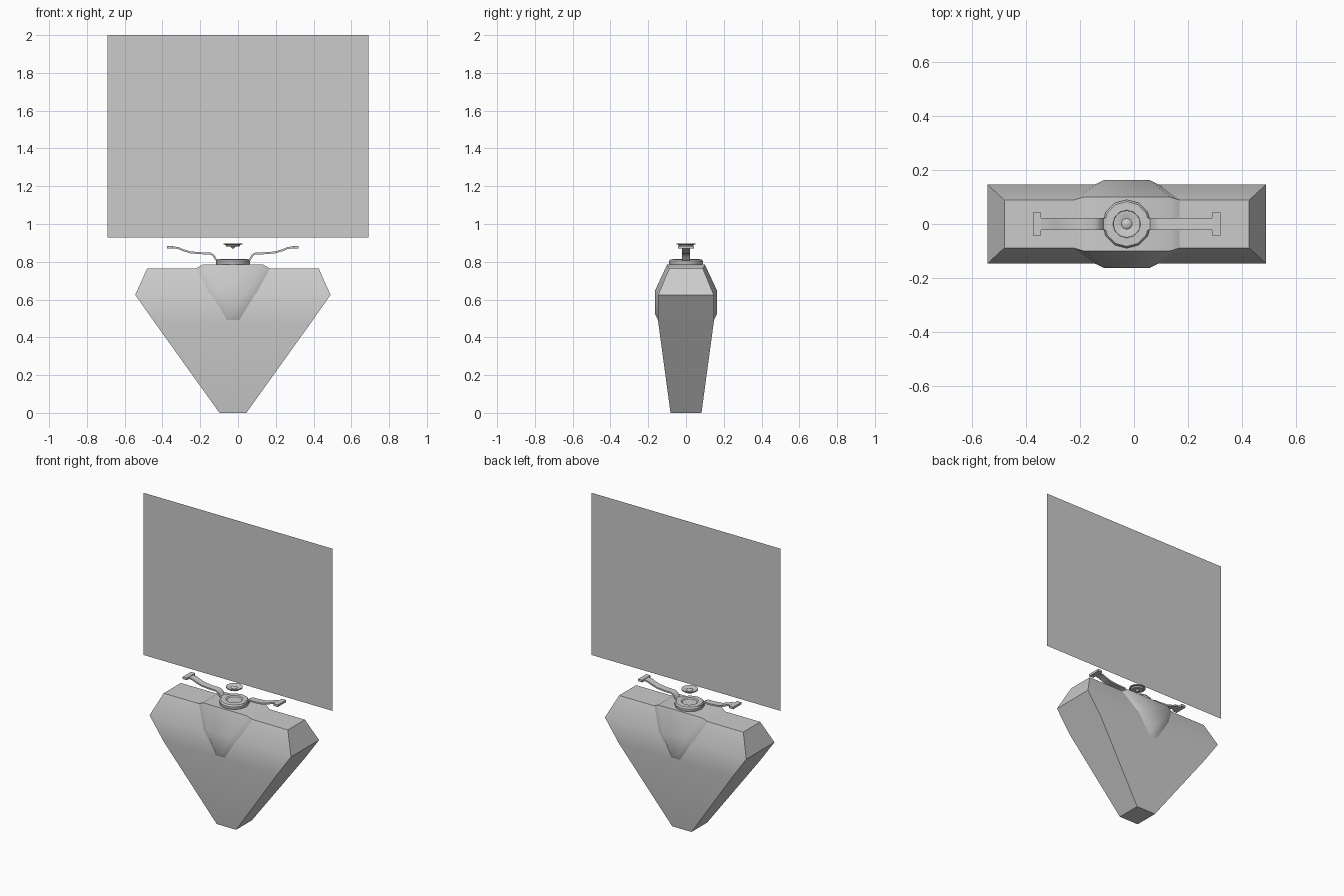
import bpy, bmesh
from math import radians, sin, cos, pi

if "Cube" in bpy.data.objects:
    bpy.data.objects.remove(bpy.data.objects["Cube"])

CX = -0.027  # centre line of the body


def make(name, verts, faces, angle=30):
    me = bpy.data.meshes.new(name)
    me.from_pydata(verts, [], faces)
    bm = bmesh.new()
    bm.from_mesh(me)
    bmesh.ops.remove_doubles(bm, verts=bm.verts, dist=1e-5)
    bmesh.ops.recalc_face_normals(bm, faces=bm.faces)
    bm.to_mesh(me)
    bm.free()
    ob = bpy.data.objects.new(name, me)
    bpy.context.collection.objects.link(ob)
    bpy.ops.object.select_all(action='DESELECT')
    ob.select_set(True)
    bpy.context.view_layer.objects.active = ob
    bpy.ops.object.shade_smooth_by_angle(angle=radians(angle))
    return ob


def loft(name, rings, caps=True):
    """Skin closed rings with equal point counts."""
    n = len(rings[0])
    verts = [p for r in rings for p in r]
    faces = [(i*n + j, i*n + (j+1) % n, (i+1)*n + (j+1) % n, (i+1)*n + j)
             for i in range(len(rings) - 1) for j in range(n)]
    if caps:
        faces += [tuple(range(n)), tuple(range(len(verts) - n, len(verts)))]
    return make(name, verts, faces)


def rect(hx, hy, z):
    return [(CX + sx*hx, sy*hy, z) for sx, sy in ((-1, -1), (1, -1), (1, 1), (-1, 1))]


def lathe(name, profile, sides):
    return loft(name, [[(CX + r*cos(2*pi*k/sides), r*sin(2*pi*k/sides), z)
                        for k in range(sides)] for r, z in profile])


# tapered body, widest at the shoulders
loft("body", [rect(0.071, 0.082, 0), rect(0.415, 0.147, 0.48),
              rect(0.517, 0.147, 0.625), rect(0.454, 0.089, 0.765)])

# raised V-shaped saddle running up the front, over the top and down the back
# each station: outer (half x, y, z), inner (half x, y, z)
half = [((0.034, 0.144, 0.485), (0.026, 0.163, 0.52)),
        ((0.124, 0.144, 0.63), (0.084, 0.163, 0.65)),
        ((0.2, 0.088, 0.762), (0.16, 0.1, 0.785))]
stations = [(o, i, -1) for o, i in half] + [(o, i, 1) for o, i in reversed(half)]
verts, faces = [], []
for o, i, s in stations:
    verts += [(CX + sx*p[0], s*p[1], p[2]) for sx, p in ((-1, o), (-1, i), (1, i), (1, o))]
for a in range(5):
    faces += [(a*4 + b, a*4 + b + 1, a*4 + b + 5, a*4 + b + 4) for b in range(3)]
faces += [(0, 1, 2, 3), (20, 21, 22, 23)]
make("saddle", verts, faces)

# round socket on top and the small floating disc above it
lathe("socket", [(0.085, 0.78), (0.09, 0.79), (0.09, 0.803), (0.083, 0.813),
                 (0.052, 0.814), (0.045, 0.808)], 12)
lathe("floating_disc", [(0.004, 0.87), (0.014, 0.881), (0.036, 0.882), (0.04, 0.89),
                        (0.05, 0.891), (0.05, 0.898), (0.042, 0.898), (0.02, 0.891),
                        (0.015, 0.895), (0.008, 0.898)], 16)

# two bent emitter arms with T-shaped ends
path = [(0.07, 0.807), (0.09, 0.812), (0.104, 0.835), (0.12, 0.844), (0.17, 0.845),
        (0.225, 0.85), (0.265, 0.862), (0.29, 0.873), (0.325, 0.877)]
for side, s in (("left", -1), ("right", 1)):
    rings = []
    for k, (x, z) in enumerate(path):
        x0, z0 = path[max(k - 1, 0)]
        x1, z1 = path[min(k + 1, len(path) - 1)]
        d = ((x1 - x0)**2 + (z1 - z0)**2)**0.5
        nx, nz = -(z1 - z0)/d*0.005, (x1 - x0)/d*0.005
        rings.append([(CX + s*(x + t*nx), w*0.022, z + t*nz)
                      for w, t in ((-1, -1), (1, -1), (1, 1), (-1, 1))])
    loft("arm_" + side, rings)
    loft("arm_tip_" + side, [[(CX + s*x, y, z) for x, y in
                              ((0.317, -0.043), (0.348, -0.043), (0.348, 0.043), (0.317, 0.043))]
                             for z in (0.87, 0.884)])

# thin flat screen floating above
make("screen", [(-0.691, 0, 0.928), (0.691, 0, 0.928), (0.691, 0, 2), (-0.691, 0, 2)],
     [(0, 1, 2, 3)])
